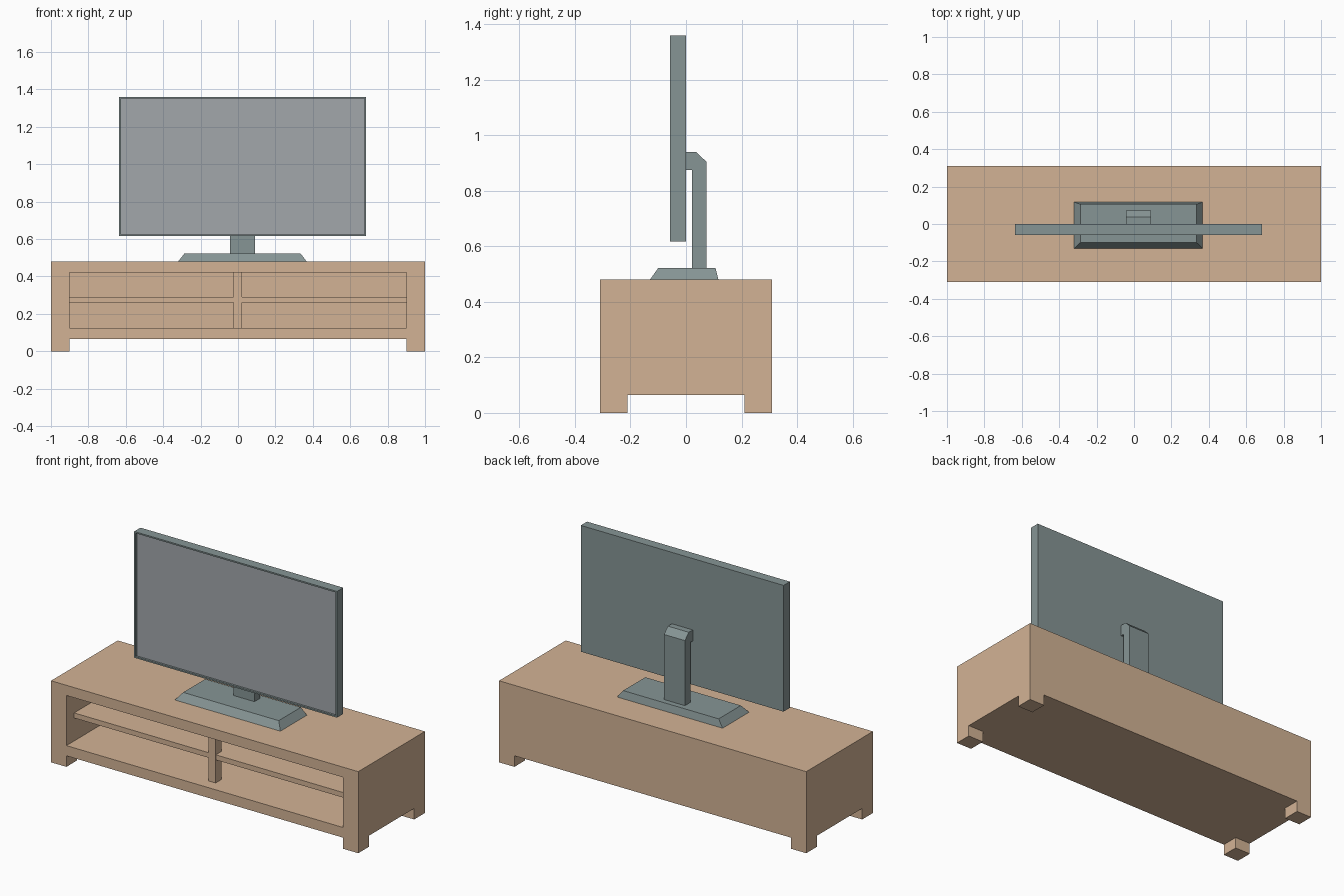
import bpy, bmesh
from mathutils import Vector

if "Cube" in bpy.data.objects:
    bpy.data.objects.remove(bpy.data.objects["Cube"])


def material(name, color):
    m = bpy.data.materials.new(name)
    m.diffuse_color = (*color, 1)
    m.use_nodes = True
    m.node_tree.nodes["Principled BSDF"].inputs["Base Color"].default_value = m.diffuse_color
    return m


WOOD = material("wood", (0.65, 0.45, 0.30))
CASING = material("casing", (0.24, 0.30, 0.30))
GLASS = material("glass", (0.36, 0.39, 0.41))


def finish(name, bm, mat):
    bmesh.ops.recalc_face_normals(bm, faces=bm.faces)
    mesh = bpy.data.meshes.new(name)
    bm.to_mesh(mesh)
    bm.free()
    obj = bpy.data.objects.new(name, mesh)
    bpy.context.collection.objects.link(obj)
    if mat:
        mesh.materials.append(mat)
    return obj


def box_bm(x0, x1, y0, y1, z0, z1):
    bm = bmesh.new()
    bmesh.ops.create_cube(bm, size=1)
    for v in bm.verts:
        v.co = Vector((x1 if v.co.x > 0 else x0,
                       y1 if v.co.y > 0 else y0,
                       z1 if v.co.z > 0 else z0))
    return bm


def box(name, bounds, mat=None):
    return finish(name, box_bm(*bounds), mat)


def cut(target, name, bounds):
    cutter = box(name, bounds)
    cutter.hide_render = True
    cutter.hide_viewport = True
    mod = target.modifiers.new(name, 'BOOLEAN')
    mod.operation = 'DIFFERENCE'
    mod.solver = 'EXACT'
    mod.object = cutter


# Cabinet: one block with the gaps between the feet and the front bay cut out
cabinet = box("cabinet", (-1, 1, -0.31, 0.31, 0, 0.48), WOOD)
cut(cabinet, "foot_gap_long", (-0.9, 0.9, -0.5, 0.5, -0.2, 0.065))
cut(cabinet, "foot_gap_side", (-1.2, 1.2, -0.21, 0.21, -0.2, 0.065))
cut(cabinet, "front_bay", (-0.9, 0.9, -0.5, 0.25, 0.125, 0.42))

# Shelf and centre post inside the bay
box("shelf", (-0.9, 0.9, -0.238, 0.25, 0.26, 0.29), WOOD)
box("centre_post", (-0.025, 0.022, -0.24, -0.185, 0.125, 0.42), WOOD)

# Television casing: front face inset into a thin bezel and pushed back
RECESS = 0.012
bm = box_bm(-0.635, 0.685, -0.058, 0, 0.617, 1.36)
bm.normal_update()
front = min(bm.faces, key=lambda f: f.calc_center_median().y)
bmesh.ops.inset_region(bm, faces=[front], thickness=0.012)
inner = bmesh.ops.extrude_discrete_faces(bm, faces=[front])["faces"][0]
bmesh.ops.translate(bm, verts=inner.verts, vec=(0, RECESS, 0))
corners = [v.co.copy() for v in inner.verts]
bmesh.ops.delete(bm, geom=[inner], context='FACES_ONLY')
finish("television_casing", bm, CASING)

# Screen closing the recess
bm = bmesh.new()
face = bm.faces.new([bm.verts.new(c) for c in corners])
mesh_screen = bpy.data.meshes.new("screen")
face.normal_update()
if face.normal.y > 0:
    face.normal_flip()
bm.to_mesh(mesh_screen)
bm.free()
mesh_screen.materials.append(GLASS)
bpy.context.collection.objects.link(bpy.data.objects.new("screen", mesh_screen))

# Stand base: block tapered towards the top
bm = box_bm(-0.32, 0.367, -0.13, 0.117, 0.48, 0.522)
for v in bm.verts:
    if v.co.z > 0.5:
        v.co.x = 0.335 if v.co.x > 0 else -0.287
        v.co.y = 0.106 if v.co.y > 0 else -0.1
finish("stand_base", bm, CASING)

# Stand neck: hooked side profile extruded across x
profile = [(0, 0.94), (0.037, 0.94), (0.073, 0.905), (0.073, 0.522),
           (0.022, 0.522), (0.022, 0.875), (0, 0.875)]
bm = bmesh.new()
side = bm.faces.new([bm.verts.new((-0.044, y, z)) for y, z in profile])
ext = bmesh.ops.extrude_face_region(bm, geom=[side])["geom"]
bmesh.ops.translate(bm, vec=(0.136, 0, 0),
                    verts=[g for g in ext if isinstance(g, bmesh.types.BMVert)])
# keep the starting cap so the neck is closed on both sides
if len(bm.faces) < len(profile) + 2:
    bmesh.ops.holes_fill(bm, edges=bm.edges, sides=0)
finish("stand_neck", bm, CASING)
